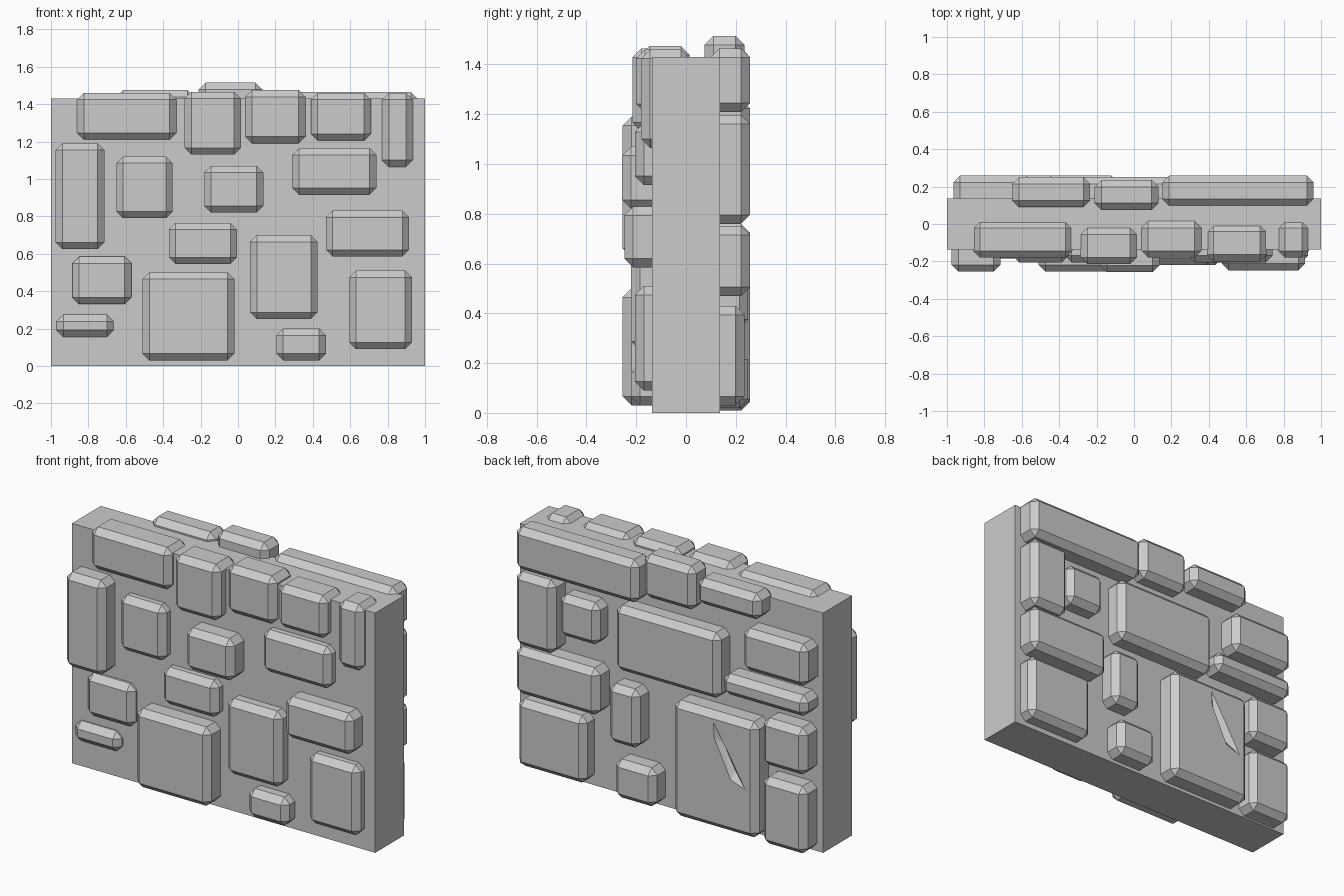
import bpy, bmesh
from mathutils import Vector


def make_object(name, bm):
    mesh = bpy.data.meshes.new(name)
    bm.to_mesh(mesh)
    bm.free()
    obj = bpy.data.objects.new(name, mesh)
    bpy.context.collection.objects.link(obj)
    return obj


def block(name, x0, x1, y0, y1, z0, z1, chamfer=0.0):
    bm = bmesh.new()
    bmesh.ops.create_cube(bm, size=1)
    for v in bm.verts:
        v.co = Vector((x0 if v.co.x < 0 else x1,
                       y0 if v.co.y < 0 else y1,
                       z0 if v.co.z < 0 else z1))
    if chamfer:
        bmesh.ops.bevel(bm, geom=bm.edges[:], offset=chamfer, segments=1,
                        affect='EDGES', profile=0.5)
    return make_object(name, bm)


# Wall core
block("wall_core", -1, 1, -0.136, 0.136, 0, 1.43)

# Front stones: x0, x1, z0, z1, face y
front = [
    (-0.86, -0.33, 1.21, 1.46, -0.18),
    (-0.285, 0.015, 1.13, 1.465, -0.215),
    (0.04, 0.36, 1.19, 1.475, -0.18),
    (0.39, 0.71, 1.205, 1.46, -0.20),
    (0.77, 0.935, 1.065, 1.46, -0.18),
    (-0.975, -0.715, 0.625, 1.19, -0.255),
    (-0.65, -0.35, 0.79, 1.12, -0.205),
    (-0.18, 0.135, 0.82, 1.07, -0.257),
    (0.29, 0.74, 0.915, 1.165, -0.205),
    (-0.37, -0.005, 0.545, 0.765, -0.205),
    (0.47, 0.915, 0.585, 0.83, -0.248),
    (-0.885, -0.57, 0.33, 0.585, -0.185),
    (-0.97, -0.665, 0.155, 0.275, -0.18),
    (-0.51, -0.02, 0.03, 0.50, -0.255),
    (0.065, 0.425, 0.25, 0.70, -0.22),
    (0.205, 0.47, 0.03, 0.20, -0.22),
    (0.595, 0.93, 0.09, 0.51, -0.205),
]
for i, (x0, x1, z0, z1, y) in enumerate(front):
    block(f"front_stone_{i + 1}", x0, x1, y, y + 0.195, z0, z1, 0.036)

# Back stones: x0, x1, z0, z1, face y
back = [
    (0.15, 0.96, 1.21, 1.465, 0.258),
    (-0.21, 0.13, 1.255, 1.515, 0.235),
    (-0.65, -0.235, 1.32, 1.475, 0.25),
    (0.70, 0.96, 0.76, 1.197, 0.258),
    (0.42, 0.68, 0.88, 1.13, 0.24),
    (-0.385, 0.305, 0.78, 1.17, 0.25),
    (-0.965, -0.54, 1.01, 1.26, 0.258),
    (-0.965, -0.41, 0.83, 0.955, 0.258),
    (0.41, 0.96, 0.47, 0.75, 0.258),
    (0.51, 0.96, 0.03, 0.43, 0.235),
    (0.15, 0.35, 0.34, 0.69, 0.25),
    (0.04, 0.31, 0.02, 0.25, 0.25),
    (-0.96, -0.67, 0.48, 0.76, 0.258),
    (-0.96, -0.67, 0.01, 0.41, 0.258),
]
for i, (x0, x1, z0, z1, y) in enumerate(back):
    block(f"back_stone_{i + 1}", x0, x1, y - 0.16, y, z0, z1, 0.036)

# Large back stone with a chipped gouge
chipped = block("chipped_back_stone", -0.64, -0.085, 0.10, 0.258, 0.02, 0.71, 0.036)
outline = [(-0.355, 0.67), (-0.363, 0.565), (-0.40, 0.49), (-0.475, 0.335),
           (-0.58, 0.30), (-0.48, 0.47)]
bm = bmesh.new()
for x, z in outline:
    bm.verts.new((x, 0.262, z))
for x, z in ((-0.405, 0.53), (-0.485, 0.385)):
    bm.verts.new((x, 0.225, z))
bmesh.ops.convex_hull(bm, input=bm.verts[:])
bmesh.ops.recalc_face_normals(bm, faces=bm.faces[:])
cutter = make_object("gouge_cutter", bm)
cutter.hide_render = True
cutter.hide_set(True)
cut = chipped.modifiers.new("gouge", 'BOOLEAN')
cut.operation = 'DIFFERENCE'
cut.solver = 'EXACT'
cut.object = cutter
